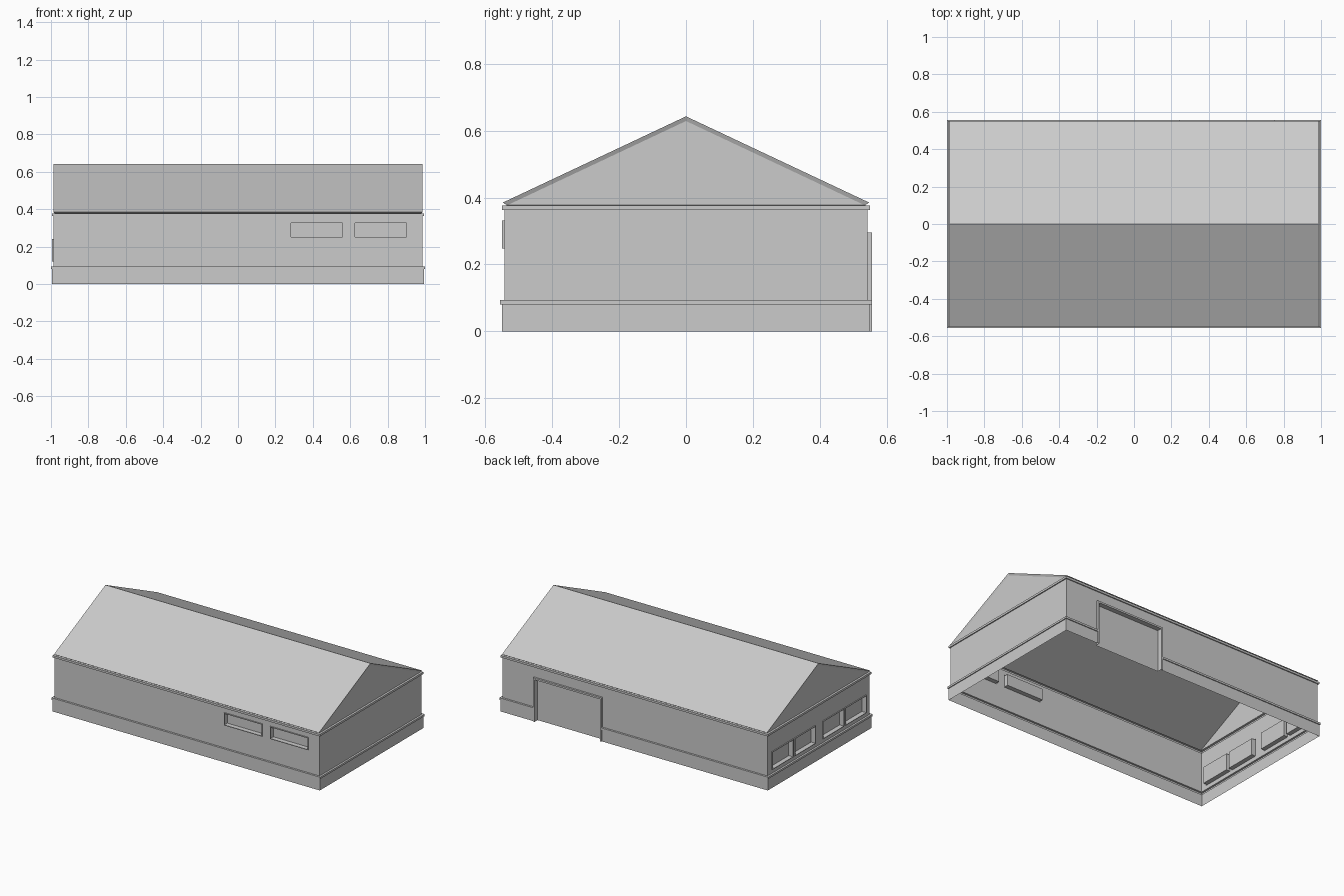
import bpy
import bmesh
from mathutils import Vector

cube = bpy.data.objects.get("Cube")
if cube:
    bpy.data.objects.remove(cube, do_unlink=True)

grey = bpy.data.materials.new("plain_grey")
grey.use_nodes = True
COLOUR = (0.6, 0.6, 0.6, 1)
grey.diffuse_color = COLOUR
grey.node_tree.nodes["Principled BSDF"].inputs["Base Color"].default_value = COLOUR

HX, HY = 0.987, 0.543          # half size of the walls
UP = Vector((0, 0, 1))
SIDES = {
    "front": (Vector((0, -1, 0)), HX, HY),
    "back": (Vector((0, 1, 0)), HX, HY),
    "left": (Vector((1, 0, 0)), HY, HX),
    "right": (Vector((-1, 0, 0)), HY, HX),
}

# Openings on each side: (start, end, bottom, top) along the wall
WIN_LOW, WIN_HIGH = 0.12, 0.24
OPENINGS = {
    "front": [(0.28, 0.563, 0.247, 0.331), (0.622, 0.905, 0.247, 0.331)],
    "back": [(-0.75, -0.24, 0, 0.295)],
    "left": [],
    "right": [(s * a if s > 0 else -b, s * b if s > 0 else -a, WIN_LOW, WIN_HIGH)
              for s in (-1, 1) for a, b in ((0.04, 0.262), (0.278, 0.5))],
}


def place(side, u, d, z):
    """Point at u along a wall, d outward from it, at height z."""
    n, _, dist = SIDES[side]
    return UP.cross(n) * u + n * (dist + d) + UP * z


def make(name, faces):
    bm = bmesh.new()
    for pts in faces:
        bm.faces.new([bm.verts.new(p) for p in pts])
    bmesh.ops.remove_doubles(bm, verts=bm.verts, dist=0.0001)
    mesh = bpy.data.meshes.new(name)
    bm.to_mesh(mesh)
    bm.free()
    mesh.materials.append(grey)
    obj = bpy.data.objects.new(name, mesh)
    bpy.context.collection.objects.link(obj)


def band(name, profile):
    """Sweep an (offset, height) profile round the building, leaving openings."""
    faces = []
    for side, (_, half, _) in SIDES.items():
        holes = OPENINGS[side]
        cuts = sorted(u for h in holes for u in h[:2])
        for (d0, z0), (d1, z1) in zip(profile, profile[1:]):
            levels = sorted({0.0, 1.0} | {(z - z0) / (z1 - z0) for h in holes
                            for z in h[2:] if z0 < z < z1})
            low = [-half - d0] + cuts + [half + d0]
            high = [-half - d1] + cuts + [half + d1]
            for t0, t1 in zip(levels, levels[1:]):
                zm = z0 + (z1 - z0) * (t0 + t1) / 2
                for i in range(len(low) - 1):
                    um = (low[i] + low[i + 1]) / 2
                    if any(h[0] < um < h[1] and h[2] < zm < h[3] for h in holes):
                        continue

                    def at(k, t):
                        return place(side, low[k] + (high[k] - low[k]) * t,
                                     d0 + (d1 - d0) * t, z0 + (z1 - z0) * t)
                    faces.append([at(i, t0), at(i + 1, t0), at(i + 1, t1), at(i, t1)])
    # the lower lip edge is level with the ground ring when z is zero
    make(name, faces)


def recess(name, side, opening, out, depth, rim):
    """Raised rim round an opening with a panel set back inside it."""
    u0, u1, z0, z1 = opening
    sill = rim if z0 > 0 else 0
    loops = []
    for inset, d in ((0, 0), (0, out), (rim, out), (rim, -depth)):
        b = z0 + (sill if inset else 0)
        loops.append([place(side, u, d, z) for u, z in (
            (u0 + inset, b), (u1 - inset, b), (u1 - inset, z1 - inset), (u0 + inset, z1 - inset))])
    faces = [loops[-1]]
    for a, b in zip(loops, loops[1:]):
        for i in range(4):
            if i == 0 and z0 == 0:      # doorway has no sill
                continue
            j = (i + 1) % 4
            faces.append([a[i], a[j], b[j], b[i]])
    make(name, faces)


# Plinth, ledge, walls and eaves trim
band("plinth", [(0.007, 0), (0.007, 0.08)])
band("plinth_ledge", [(0.007, 0.08), (0.013, 0.0801), (0.013, 0.093), (0, 0.0931)])
band("walls", [(0, 0.093), (0, 0.363)])
band("eaves_trim", [(0, 0.363), (0.007, 0.3631), (0.007, 0.377), (-0.008, 0.3771)])

# Windows and the large door
for side, holes in OPENINGS.items():
    for k, hole in enumerate(holes):
        if side == "back":
            recess("door", side, hole, 0.013, 0.02, 0.012)
        else:
            recess(f"{side}_window_{k + 1}", side, hole, 0.007, 0.025, 0.004)

# Gable roof with a bevelled edge down to the walls
outer = [(-0.548, 0.385), (0, 0.643), (0.548, 0.385)]
inner = [(-0.535, 0.377), (0, 0.629), (0.535, 0.377)]
RX, GX = 0.986, 0.98
roof = []
for s in (1, -1):
    o = [Vector((s * RX, s * y, z)) for y, z in outer]
    g = [Vector((s * GX, s * y, z)) for y, z in inner]
    far_o = [Vector((-p.x, p.y, p.z)) for p in o]
    far_g = [Vector((-p.x, p.y, p.z)) for p in g]
    roof.append([far_o[0], o[0], o[1], far_o[1]])      # slope
    roof.append([far_g[0], g[0], o[0], far_o[0]])      # soffit
    roof.append([g[0], g[2], g[1]])                    # gable
    roof.append([g[0], g[1], o[1], o[0]])              # verge
    roof.append([g[1], g[2], o[2], o[1]])
make("roof", roof)
